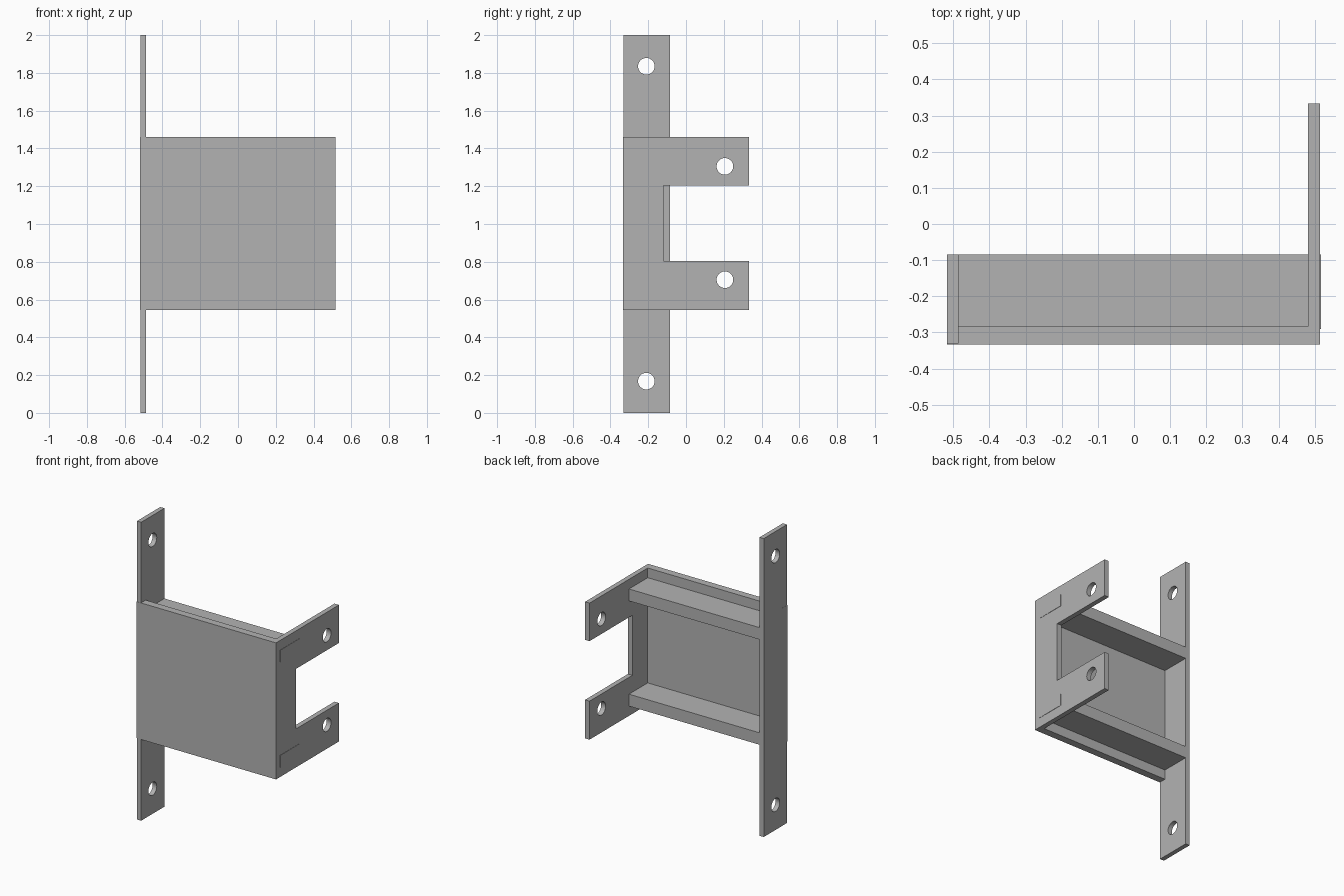
import bpy
import bmesh
import math

if "Cube" in bpy.data.objects:
    bpy.data.objects.remove(bpy.data.objects["Cube"], do_unlink=True)

grey = bpy.data.materials.new("plain grey")
grey.use_nodes = True
grey.diffuse_color = (0.45, 0.45, 0.45, 1)
grey.node_tree.nodes["Principled BSDF"].inputs["Base Color"].default_value = (0.45, 0.45, 0.45, 1)


def add_object(name, bm):
    bmesh.ops.recalc_face_normals(bm, faces=bm.faces)
    mesh = bpy.data.meshes.new(name)
    bm.to_mesh(mesh)
    bm.free()
    mesh.materials.append(grey)
    obj = bpy.data.objects.new(name, mesh)
    bpy.context.collection.objects.link(obj)
    return obj


def side_plate(name, x0, x1, outline):
    """Extrude a (y, z) outline along x."""
    bm = bmesh.new()
    face = bm.faces.new([bm.verts.new((x0, y, z)) for y, z in outline])
    new = bmesh.ops.extrude_face_region(bm, geom=[face])["geom"]
    verts = [v for v in new if isinstance(v, bmesh.types.BMVert)]
    bmesh.ops.translate(bm, verts=verts, vec=(x1 - x0, 0, 0))
    return add_object(name, bm)


def rectangle(y0, y1, z0, z1):
    return [(y0, z0), (y1, z0), (y1, z1), (y0, z1)]


def drill(plate, x, y, heights):
    """Cut round bolt holes through a plate along x."""
    for i, z in enumerate(heights):
        bpy.ops.mesh.primitive_cylinder_add(
            vertices=32, radius=0.044, depth=0.2,
            location=(x, y, z), rotation=(0, math.pi / 2, 0))
        cutter = bpy.context.object
        cutter.name = f"{plate.name}_hole_cutter_{i + 1}"
        cutter.data.materials.append(grey)
        cutter.hide_render = True
        cutter.hide_set(True)
        mod = plate.modifiers.new("bolt hole", "BOOLEAN")
        mod.object = cutter
        mod.solver = "EXACT"


FRONT, BACK, ARM_END = -0.333, -0.085, 0.333
LOW, HIGH = 0.545, 1.46

# Front cover plate
side_plate("front_plate", -0.518, 0.515, rectangle(FRONT, -0.283, LOW, HIGH))

# Tall mounting strip with a hole at each end
strip = side_plate("mounting_strip", -0.517, -0.486, rectangle(FRONT + 0.002, BACK, 0, 2))
drill(strip, -0.5, -0.21, (0.168, 1.835))

# Forked bracket: two arms joined by a web
fork = side_plate("forked_bracket", 0.482, 0.515, [
    (FRONT, LOW), (ARM_END, LOW), (ARM_END, 0.803), (-0.12, 0.803),
    (-0.12, 1.205), (ARM_END, 1.205), (ARM_END, HIGH), (FRONT, HIGH)])
drill(fork, 0.5, 0.206, (0.705, 1.305))

# Horizontal ribs joining strip and bracket, showing slightly outside the bracket
for name, z in (("lower_rib", 0.61), ("upper_rib", 1.315)):
    side_plate(name, -0.49, 0.517, rectangle(-0.29, BACK, z, z + 0.08))

# Smooth hole walls, sharp plate edges
for plate in (strip, fork):
    for obj in bpy.context.selected_objects:
        obj.select_set(False)
    plate.select_set(True)
    bpy.context.view_layer.objects.active = plate
    bpy.ops.object.shade_smooth_by_angle()
